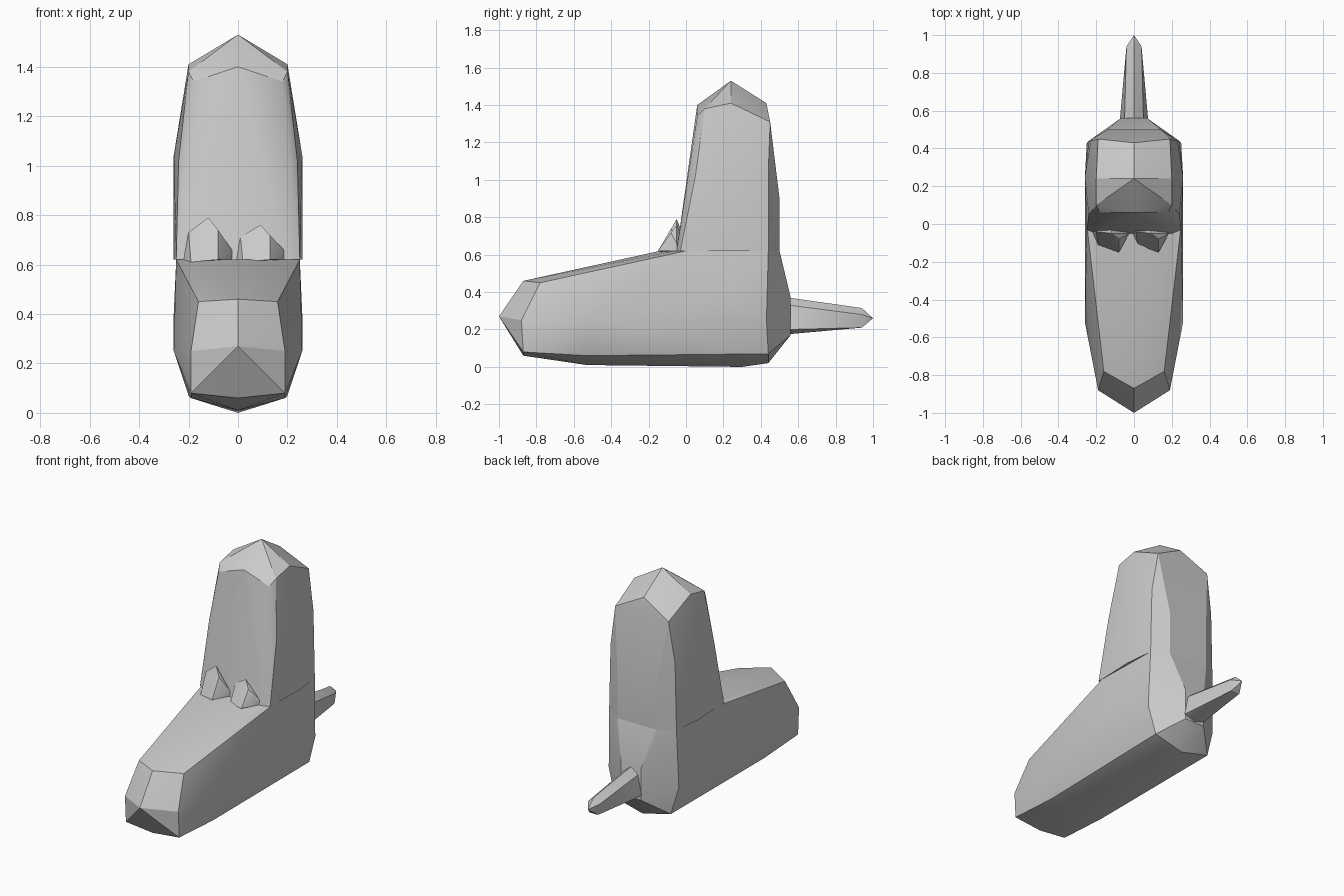
import bpy
import bmesh

default_cube = bpy.data.objects.get("Cube")
if default_cube:
    bpy.data.objects.remove(default_cube, do_unlink=True)

# One plain grey for the whole model
grey = bpy.data.materials.new("plain grey")
grey.use_nodes = True
grey.diffuse_color = (0.6, 0.6, 0.6, 1)
shader = next(n for n in grey.node_tree.nodes if n.type == 'BSDF_PRINCIPLED')
shader.inputs["Base Color"].default_value = grey.diffuse_color


def faceted_solid(name, sides, centre=()):
    """Convex faceted part: side points are mirrored across x, centre points are (y, z)."""
    points = set()
    for x, y, z in sides:
        points.update([(x, y, z), (-x, y, z)])
    points.update((0.0, y, z) for y, z in centre)
    return hull_object(name, sorted(points))


def hull_object(name, points):
    """Wrap a handful of corner points in a closed convex shell."""
    bm = bmesh.new()
    for point in points:
        bm.verts.new(point)
    hull = bmesh.ops.convex_hull(bm, input=bm.verts[:])
    loose = {g for g in hull["geom_interior"] + hull["geom_unused"]
             if isinstance(g, bmesh.types.BMVert) and not g.link_faces}
    bmesh.ops.delete(bm, geom=list(loose), context='VERTS')
    bmesh.ops.recalc_face_normals(bm, faces=bm.faces[:])
    mesh = bpy.data.meshes.new(name)
    bm.to_mesh(mesh)
    bm.free()
    mesh.materials.append(grey)
    part = bpy.data.objects.new(name, mesh)
    bpy.context.collection.objects.link(part)
    bpy.ops.object.select_all(action='DESELECT')
    part.select_set(True)
    bpy.context.view_layer.objects.active = part
    bpy.ops.object.shade_smooth_by_angle(angle=0.5)
    return part


# Long keeled base, pointed at the front
faceted_solid(
    "base",
    sides=[
        (.16, -.78, .45), (.19, -.88, .25), (.19, -.87, .08),   # nose
        (.26, -.52, .25), (.19, -.53, .06),                     # shoulder
        (.25, .0, .62), (.2, -.06, .62), (.26, .25, .4),        # upper edge
        (.24, .44, .62), (.14, .5, .62),                        # rear top
        (.25, .43, .25), (.2, .44, .07),                        # rear corner
        (.07, .56, .37), (.07, .56, .17),                       # tail mount
    ],
    centre=[(-1, .27), (-.87, .46), (-.87, .06), (-.53, .01),
            (.3, 0), (.44, .02), (-.14, .62)],
)

# Upright tower with a gabled, peaked top
faceted_solid(
    "tower",
    sides=[
        (.25, -.03, .62), (.2, -.05, .62), (.26, .25, .62),
        (.24, .44, .62), (.14, .5, .62),
        (.24, .05, 1.02), (.26, .25, 1.04), (.23, .44, 1.05), (.14, .5, .9),
        (.18, .06, 1.34), (.2, .1, 1.38), (.2, .24, 1.41), (.19, .45, 1.31),
    ],
    centre=[(.06, 1.4), (.24, 1.53), (.43, 1.41)],
)

# Tapering tail spike
faceted_solid(
    "tail",
    sides=[(.075, .55, .2), (.05, .55, .33), (.04, .94, .28), (.03, .94, .21)],
    centre=[(.55, .37), (.55, .175), (.94, .315), (1, .26)],
)

# Two small pointed lumps where the tower meets the base
for side, middle, height, half_width in (("right", -.12, .17, .1), ("left", .09, .14, .1)):
    lean = .04
    hull_object(side + "_lump", [
        (middle - half_width, -.04, .62),
        (middle - .08, -.04, .62 + height * .65),
        (middle, -.05, .62 + height),
        (middle + lean, -.08, .62 + height * .7),
        (middle + half_width, -.04, .62),
        (middle + half_width * .95, -.05, .66),
        (middle + lean, -.15, .62),
        (middle - .07, -.11, .61),
        (middle, .02, .62),
    ])
